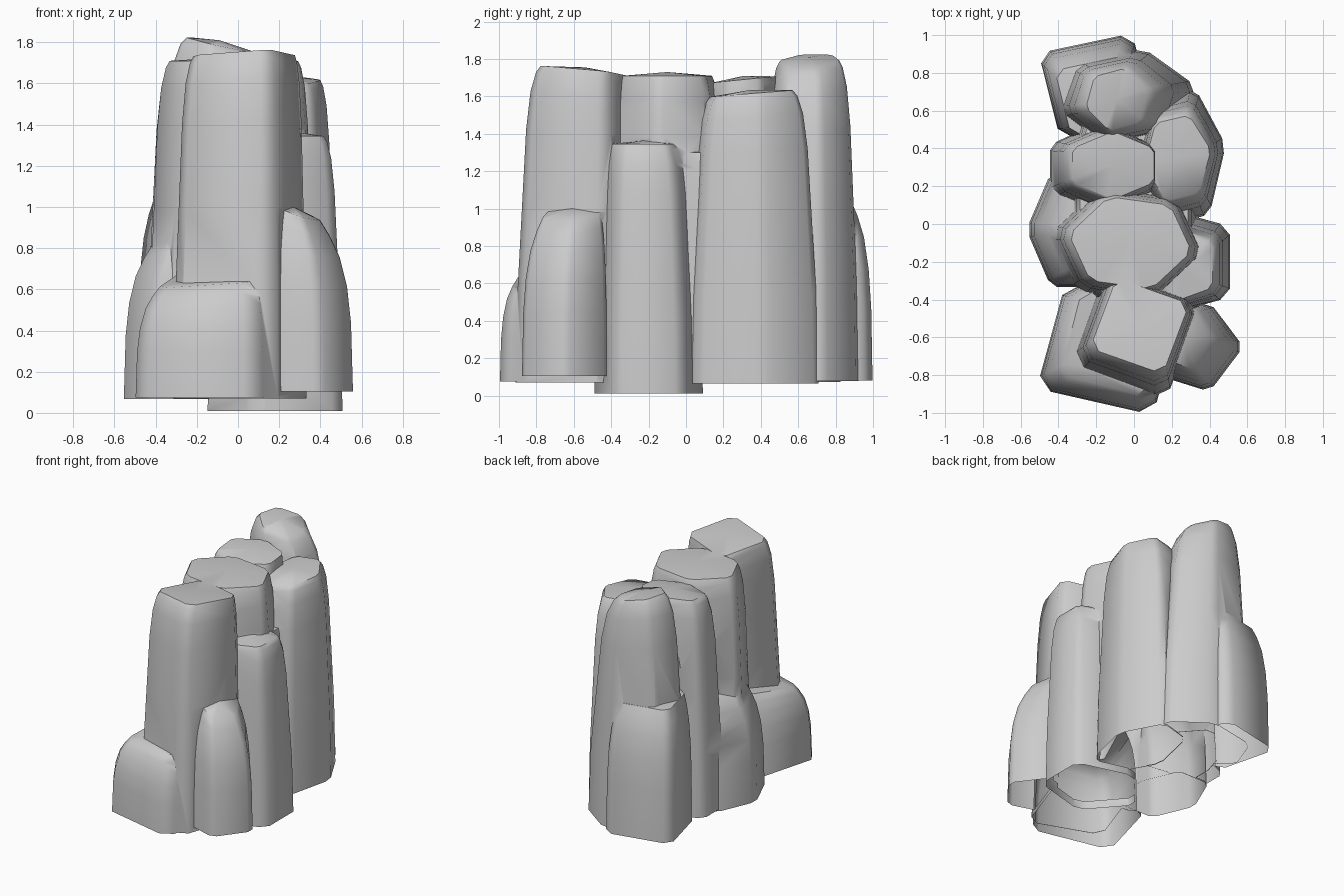
import bpy, bmesh, math
from mathutils import Vector

if "Cube" in bpy.data.objects:
    bpy.data.objects.remove(bpy.data.objects["Cube"])

# height fraction, blend from base outline to top outline
STRAIGHT = [(0, 0), (.3, .08), (.55, .25), (.8, .42), (.92, .6), (.98, .82), (1, 1)]
SLOPED = [(0, 0), (.4, .06), (.62, .18), (.8, .4), (.92, .7), (1, 1)]


def outline(sides, turn, centre, rx, ry, cut=.12):
    """Stretched polygon with every corner cut into two points."""
    ang = [math.radians(turn) + math.tau * i / sides for i in range(sides)]
    pts = [Vector((centre[0] + rx * math.cos(a), centre[1] + ry * math.sin(a))) for a in ang]
    out = []
    for i, p in enumerate(pts):
        out += [p.lerp(pts[i - 1], cut), p.lerp(pts[(i + 1) % sides], cut)]
    return out


def column(name, sides, turn, centre, rx, ry, top_centre, top_rx, top_ry, height,
           floor=.07, slope=(0, 0), profile=STRAIGHT):
    """Loft a tapered rock column; slope tilts its top."""
    base = outline(sides, turn, centre, rx, ry)
    top = outline(sides, turn, top_centre, top_rx, top_ry)
    n, c = len(base), Vector(top_centre)
    bm = bmesh.new()
    rings = []
    for f, k in profile:
        ring = []
        for b, t in zip(base, top):
            p = b.lerp(t, k)
            tilt = Vector(slope).dot(p - c) * f * f
            ring.append(bm.verts.new((p.x, p.y, floor + (height - floor) * f + tilt)))
        rings.append(ring)
    peak = bm.verts.new((c.x, c.y, height + .02))
    bm.faces.new(rings[0])
    for i in range(n):
        j = (i + 1) % n
        for lo, hi in zip(rings, rings[1:]):
            bm.faces.new((lo[i], lo[j], hi[j], hi[i]))
        bm.faces.new((rings[-1][i], rings[-1][j], peak))
    bmesh.ops.recalc_face_normals(bm, faces=bm.faces)
    bmesh.ops.triangulate(bm, faces=[f for f in bm.faces if len(f.verts) == 4])
    me = bpy.data.meshes.new(name)
    bm.to_mesh(me)
    bm.free()
    ob = bpy.data.objects.new(name, me)
    bpy.context.collection.objects.link(ob)
    return ob


# core that fills the clefts, and tall columns along the spine
rock = column("rock_cluster", 6, 90, (0, .12), .38, .75, (0, .12), .33, .68, 1.3, floor=.073)
middle = column("middle_column", 6, 170, (-.03, -.1), .43, .34, (-.02, -.1), .33, .26, 1.71)
front = column("front_column", 4, 205, (.01, -.58), .38, .39, (.03, -.54), .29, .28, 1.735,
               slope=(.04, -.1))
inner = column("inner_left_column", 6, 150, (-.16, .29), .33, .26, (-.11, .31), .25, .18, 1.69,
               floor=.08, slope=(0, .1))
back = column("back_column", 6, 15, (-.05, .66), .39, .28, (-.09, .66), .17, .17, 1.79,
              floor=.078, slope=(-.22, .05))

# medium columns on the right
right = column("right_column", 6, 10, (.24, .35), .25, .39, (.23, .35), .18, .24, 1.615,
               floor=.065, slope=(0, .08))
right_low = column("right_low_column", 5, 180, (.2, -.2), .38, .32, (.27, -.22), .18, .2, 1.345,
                   floor=.01)

# low boulders around the foot
front_boulder = column("front_boulder", 4, 211, (-.13, -.66), .45, .41, (-.1, -.63), .34, .33,
                       .66, floor=.075, slope=(.1, .15), profile=SLOPED)
side_boulder = column("front_right_boulder", 5, 0, (.32, -.65), .26, .25, (.27, -.61), .14, .17,
                      .98, floor=.105, slope=(-.35, .1), profile=SLOPED)
left_boulder = column("left_boulder", 6, 180, (-.31, -.03), .26, .35, (-.23, -.03), .19, .26,
                      .88, floor=.068, slope=(.3, 0), profile=SLOPED)
back_boulder = column("back_boulder", 4, 148, (-.2, .73), .36, .33, (-.19, .68), .27, .25,
                      1.04, floor=.082, profile=SLOPED)

# fuse every column into one rock shell
parts = [middle, front, inner, back, right, right_low,
         front_boulder, side_boulder, left_boulder, back_boulder]
for p in parts:
    m = rock.modifiers.new("fuse_" + p.name, 'BOOLEAN')
    m.operation, m.solver, m.object = 'UNION', 'EXACT', p
dg = bpy.context.evaluated_depsgraph_get()
fused = bpy.data.meshes.new_from_object(rock.evaluated_get(dg))
rock.modifiers.clear()
rock.data = fused
for p in parts:
    bpy.data.objects.remove(p)

# open underside
bm = bmesh.new()
bm.from_mesh(fused)
under = [f for f in bm.faces if f.normal.z < -.9 and f.calc_center_median().z < .15]
bmesh.ops.delete(bm, geom=under, context='FACES')
bm.to_mesh(fused)
bm.free()

# smooth stone with sharp clefts
bpy.ops.object.select_all(action='DESELECT')
rock.select_set(True)
bpy.context.view_layer.objects.active = rock
bpy.ops.object.shade_smooth_by_angle(angle=math.radians(50))
